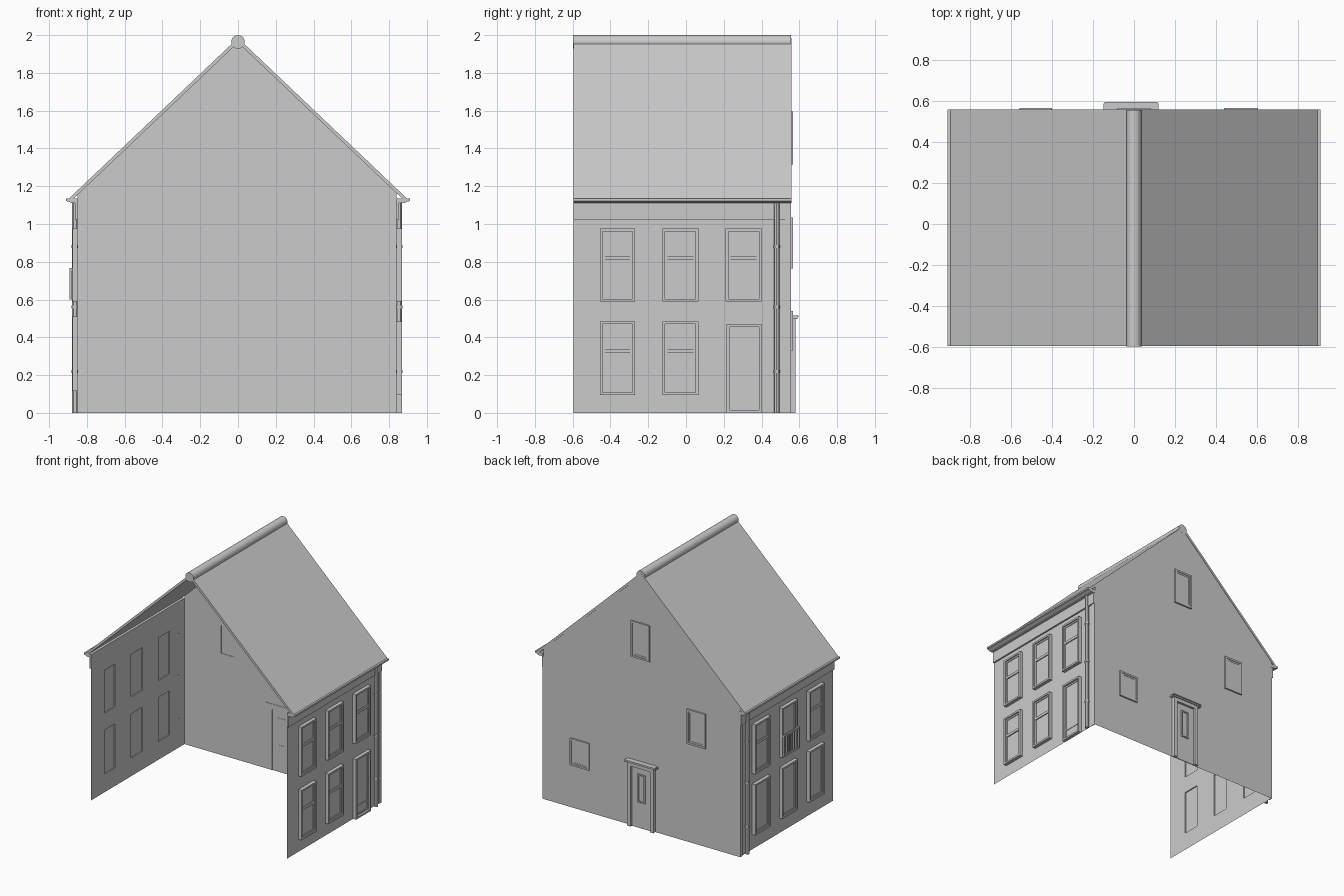
import bpy, bmesh
from mathutils import Vector

if "Cube" in bpy.data.objects:
    bpy.data.objects.remove(bpy.data.objects["Cube"])

FRONT, BACK = -0.595, 0.555
RIDGE, SLOPE = 1.985, 0.95

grey = bpy.data.materials.new("plain_grey")
grey.use_nodes = True
colour = (0.6, 0.6, 0.6, 1)
grey.diffuse_color = colour
grey.node_tree.nodes["Principled BSDF"].inputs["Base Color"].default_value = colour


# wall frames: u runs along the wall, v is height, d is distance outward
def east(u, v, d): return Vector((0.84 + d, u, v))
def west(u, v, d): return Vector((-0.85 - d, u, v))
def rear(u, v, d): return Vector((u, BACK + d, v))


def finish(bm, name, smooth=False):
    bmesh.ops.remove_doubles(bm, verts=bm.verts, dist=1e-5)
    bmesh.ops.recalc_face_normals(bm, faces=bm.faces)
    mesh = bpy.data.meshes.new(name)
    bm.to_mesh(mesh)
    bm.free()
    mesh.materials.append(grey)
    obj = bpy.data.objects.new(name, mesh)
    bpy.context.collection.objects.link(obj)
    if smooth:
        bpy.ops.object.select_all(action='DESELECT')
        obj.select_set(True)
        bpy.context.view_layer.objects.active = obj
        bpy.ops.object.shade_smooth_by_angle()
    return obj


def boxes(name, side, spans):
    """One object of boxes given as (u0, u1, v0, v1, d0, d1)."""
    joined = bmesh.new()
    for u0, u1, v0, v1, d0, d1 in spans:
        made = bmesh.ops.create_cube(joined, size=1)["verts"]
        for p in made:
            p.co = side(u0 if p.co.x < 0 else u1, v0 if p.co.y < 0 else v1,
                        d0 if p.co.z < 0 else d1)
    return finish(joined, name)


def ring(u0, u1, v0, v1, w, d):
    return [(u0, u0 + w, v0, v1, 0, d), (u1 - w, u1, v0, v1, 0, d),
            (u0 + w, u1 - w, v1 - w, v1, 0, d), (u0 + w, u1 - w, v0, v0 + w, 0, d)]


def wall(name, side, u0, u1, top, holes, gable=False):
    """Thin wall made of a grid of faces, leaving out the openings."""
    bm = bmesh.new()
    us = sorted({u0, u1} | {u for h in holes for u in h[:2]})
    vs = sorted({0, top} | {v for h in holes for v in h[2:]})
    for a, b in zip(us, us[1:]):
        for c, e in zip(vs, vs[1:]):
            mu, mv = (a + b) / 2, (c + e) / 2
            if any(h[0] < mu < h[1] and h[2] < mv < h[3] for h in holes):
                continue
            bm.faces.new([bm.verts.new(side(u, v, 0))
                          for u, v in ((a, c), (b, c), (b, e), (a, e))])
    if gable:
        for s in (-1, 1):
            bmesh.ops.bisect_plane(bm, geom=bm.verts[:] + bm.edges[:] + bm.faces[:],
                                   plane_co=(0, BACK, RIDGE - 0.01),
                                   plane_no=(s * SLOPE, 0, 1), clear_outer=True)
    return finish(bm, name)


def window(name, side, hole, depth=0.027, rail=False):
    u0, u1, v0, v1 = hole
    parts = ring(*hole, 0.014, depth)
    parts += ring(u0 + 0.014, u1 - 0.014, v0 + 0.014, v1 - 0.014, 0.012, depth * 0.65)
    parts.append((u0 + 0.02, u1 - 0.02, v0 + 0.02, v1 - 0.02, depth * 0.3, depth * 0.45))
    if rail:
        mid = v0 + (v1 - v0) * 0.6
        parts.append((u0 + 0.02, u1 - 0.02, mid - 0.01, mid + 0.01, depth * 0.3, depth * 0.75))
    boxes(name, side, parts)


def extrude(name, outline, smooth=False):
    """Sweep an x, z outline from the open front to the back."""
    bm = bmesh.new()
    face = bm.faces.new([bm.verts.new((x, FRONT, z)) for x, z in outline])
    moved = bmesh.ops.extrude_face_region(bm, geom=[face])["geom"]
    bmesh.ops.translate(bm, vec=(0, BACK - FRONT + 0.003, 0),
                        verts=[g for g in moved if isinstance(g, bmesh.types.BMVert)])
    return finish(bm, name, smooth)


# side walls with their windows
columns = ((-0.455, -0.27), (-0.125, 0.065), (0.21, 0.4))
upper = [(a, b, 0.59, 0.975) for a, b in columns]
east_low = [(a, b, 0.095, 0.485) for a, b in columns[:2]]
west_low = [(a, b, 0.115, 0.51) for a, b in columns]
side_door = (0.215, 0.4, 0, 0.47)
wall("left_wall", east, FRONT, BACK, 1.12, upper + east_low + [side_door])
wall("right_wall", west, FRONT, BACK, 1.12, upper + west_low)
for i, hole in enumerate(upper + east_low):
    window(f"left_window_{i + 1}", east, hole, rail=True)
for i, hole in enumerate(upper + west_low):
    window(f"right_window_{i + 1}", west, hole, rail=i in (0, 2))

# side door with an inset panel
a, b, c, e = side_door
boxes("side_door", east, ring(a, b, c, e, 0.014, 0.027)
      + ring(a + 0.014, b - 0.014, 0.014, e - 0.014, 0.012, 0.012)
      + [(a + 0.01, b - 0.01, 0.01, e - 0.01, 0.004, 0.008),
         (a + 0.026, b - 0.026, 0.08, 0.09, 0.006, 0.012)])

# small balcony rail on the middle upper window
a, b = columns[1]
bars = [(a, b, z, z + 0.012, 0.03, 0.042) for z in (0.6, 0.755)]
for i in range(7):
    u = a + (b - a - 0.01) * i / 6
    bars.append((u, u + 0.01, 0.6, 0.76, 0.03, 0.042))
for u in (a, b - 0.01):
    bars.append((u, u + 0.01, 0.755, 0.767, 0, 0.03))
boxes("balcony_rail", west, bars)

# back wall, windows and door
rear_windows = [(-0.08, 0.08, 1.315, 1.595), (-0.56, -0.4, 0.765, 1.035),
                (0.44, 0.605, 0.33, 0.54)]
rear_door = (-0.125, 0.1, 0, 0.5)
wall("back_wall", rear, -0.85, 0.84, 2, rear_windows + [rear_door], gable=True)
for i, hole in enumerate(rear_windows):
    window(f"back_window_{i + 1}", rear, hole, depth=0.012)
a, b, c, e = rear_door
boxes("back_door", rear, [
    (a, a + 0.03, 0, e, 0, 0.026), (b - 0.03, b, 0, e, 0, 0.026),
    (a + 0.03, b - 0.03, e - 0.03, e, 0, 0.026),
    (a + 0.02, b - 0.02, 0, e - 0.02, 0.002, 0.008)]
    + ring(-0.045, 0.02, 0.2, 0.42, 0.01, 0.016))
boxes("back_door_lintel", rear, [(-0.15, 0.12, 0.498, 0.508, -0.003, 0.034),
                                 (-0.145, 0.115, 0.508, 0.515, -0.003, 0.04)])

# frieze, gutter, corner strip and drainpipe on both sides
for name, side, s, x in (("left", east, 1, 0.84), ("right", west, -1, 0.85)):
    boxes(name + "_frieze", side, [(FRONT, BACK, 1.025, 1.115, 0, 0.013)])
    boxes(name + "_corner_strip", side, [(0.525, BACK, 0, 1.025, 0, 0.006)])
    extrude(name + "_gutter", [(s * x, 1.11), (s * 0.88, 1.11), (s * 0.895, 1.118),
                               (s * 0.91, 1.122), (s * 0.91, 1.135), (s * x, 1.135)])
    pipe = bmesh.new()
    for z, height, radius in ((0.555, 1.11, 0.014), (0.22, 0.015, 0.018),
                              (0.56, 0.015, 0.018), (0.88, 0.015, 0.018)):
        made = bmesh.ops.create_cone(pipe, cap_ends=True, segments=12, radius1=radius,
                                     radius2=radius, depth=height)["verts"]
        bmesh.ops.translate(pipe, verts=made, vec=side(0.48, z, 0.014))
    finish(pipe, name + "_drainpipe", True)

# roof slopes
for name, s in (("left", 1), ("right", -1)):
    eave = RIDGE - SLOPE * 0.895
    extrude(name + "_roof", [(0, RIDGE), (s * 0.895, eave),
                             (s * 0.875, eave - 0.005), (0, RIDGE - 0.025)])

# rounded ridge cap
cap = bmesh.new()
made = bmesh.ops.create_cone(cap, cap_ends=True, segments=20, radius1=0.036, radius2=0.036,
                             depth=BACK - FRONT + 0.004)["verts"]
for p in made:
    x, y, z = p.co
    p.co = (x, z + (FRONT + BACK) / 2, y + 1.964)
finish(cap, "ridge_cap", True)
